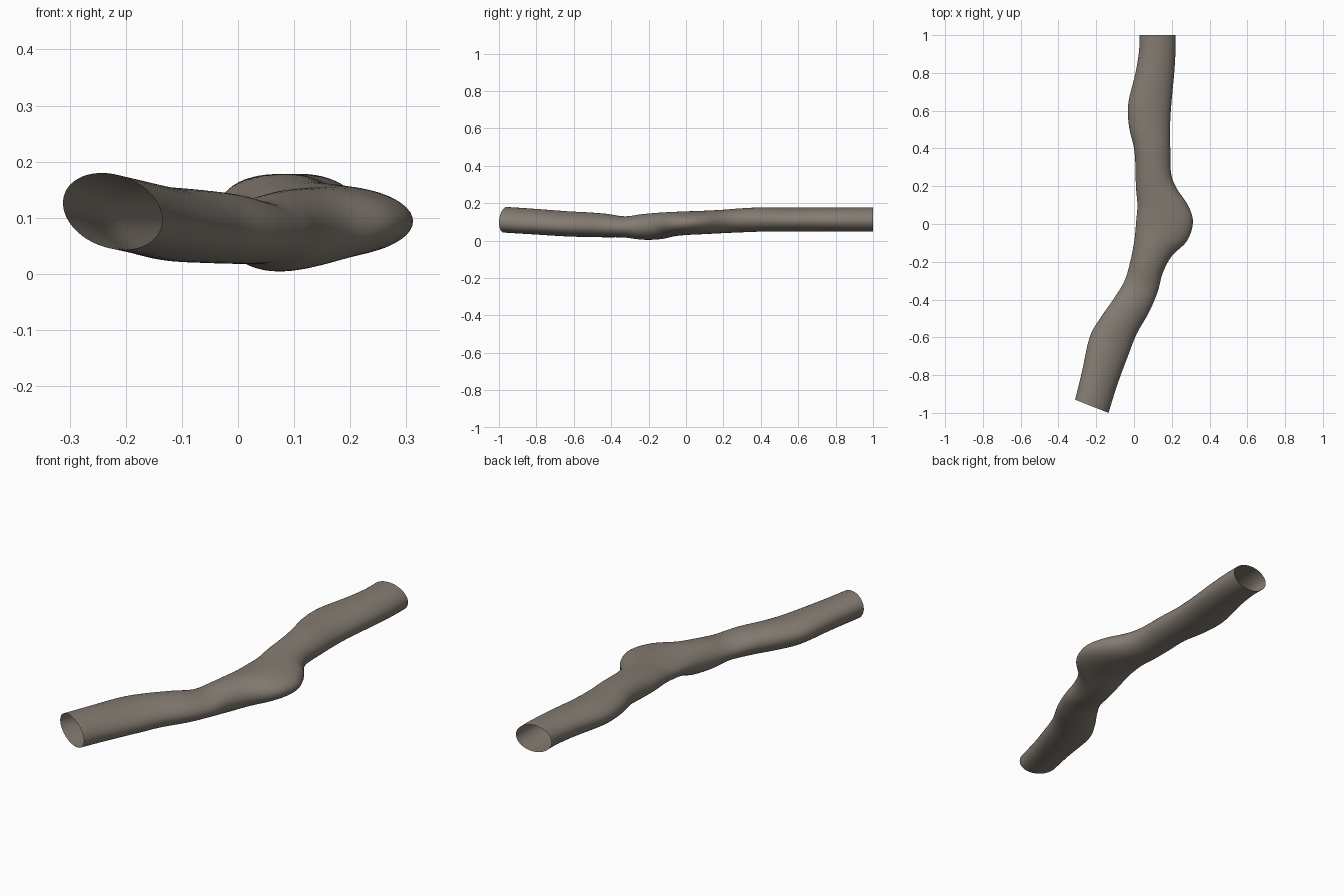
import bpy, bmesh, math

# Cross-sections: left x, left y, right x, right y, bottom z, top z, tilt
SECTIONS = [
    (-0.312, -0.93, -0.135, -1.00, 0.043, 0.180, 0.015),
    (-0.275, -0.78, -0.088, -0.85, 0.034, 0.170, 0.015),
    (-0.235, -0.60, -0.025, -0.68, 0.023, 0.157, 0.012),
    (-0.180, -0.50, 0.015, -0.58, 0.020, 0.152, 0.010),
    (-0.110, -0.40, 0.078, -0.47, 0.018, 0.144, 0.008),
    (-0.050, -0.30, 0.125, -0.36, 0.017, 0.130, 0.004),
    (-0.020, -0.20, 0.152, -0.26, 0.005, 0.142, 0.0),
    (0.000, -0.10, 0.200, -0.17, 0.008, 0.150, 0.0),
    (0.008, -0.03, 0.280, -0.09, 0.024, 0.154, 0.0),
    (0.012, 0.02, 0.312, 0.01, 0.031, 0.157, 0.0),
    (0.018, 0.10, 0.285, 0.10, 0.035, 0.160, 0.0),
    (0.010, 0.20, 0.225, 0.19, 0.040, 0.165, 0.0),
    (0.008, 0.30, 0.196, 0.27, 0.044, 0.172, 0.0),
    (0.000, 0.40, 0.192, 0.40, 0.048, 0.178, 0.004),
    (-0.027, 0.52, 0.191, 0.52, 0.048, 0.178, 0.006),
    (-0.030, 0.64, 0.198, 0.64, 0.048, 0.178, 0.006),
    (0.008, 0.80, 0.213, 0.80, 0.048, 0.178, 0.006),
    (0.027, 0.92, 0.220, 0.92, 0.048, 0.178, 0.006),
    (0.028, 1.00, 0.221, 1.00, 0.048, 0.178, 0.006),
]
SIDES, STEPS = 48, 5


def smooth_sections(rows, steps):
    """Catmull-Rom blend between neighbouring cross-sections."""
    out = []
    for i in range(len(rows) - 1):
        quad = (rows[max(i - 1, 0)], rows[i], rows[i + 1], rows[min(i + 2, len(rows) - 1)])
        for s in range(steps):
            t = s / steps
            out.append([0.5 * (2 * b + (c - a) * t + (2 * a - 5 * b + 4 * c - d) * t ** 2
                               + (3 * b - a - 3 * c + d) * t ** 3) for a, b, c, d in zip(*quad)])
    out.append(list(rows[-1]))
    return out


# Open-ended winding tube, skinned ring by ring
bm = bmesh.new()
rings = []
for lx, ly, rx, ry, z0, z1, tilt in smooth_sections(SECTIONS, STEPS):
    height = math.sqrt(((z1 - z0) / 2) ** 2 - tilt ** 2)
    ring = []
    for j in range(SIDES):
        a = 2 * math.pi * j / SIDES
        c, s = math.cos(a), math.sin(a)
        ring.append(bm.verts.new(((lx + rx) / 2 + (rx - lx) / 2 * c,
                                  (ly + ry) / 2 + (ry - ly) / 2 * c,
                                  (z0 + z1) / 2 + height * s - tilt * c)))
    rings.append(ring)
for r0, r1 in zip(rings, rings[1:]):
    for j in range(SIDES):
        k = (j + 1) % SIDES
        bm.faces.new((r0[j], r0[k], r1[k], r1[j])).smooth = True
bmesh.ops.recalc_face_normals(bm, faces=bm.faces)

mesh = bpy.data.meshes.new("winding_tube")
bm.to_mesh(mesh)
bm.free()
tube = bpy.data.objects.new("winding_tube", mesh)
bpy.context.collection.objects.link(tube)

# Warm grey finish
mat = bpy.data.materials.new("warm_grey")
mat.diffuse_color = (0.23, 0.20, 0.17, 1)
mesh.materials.append(mat)
